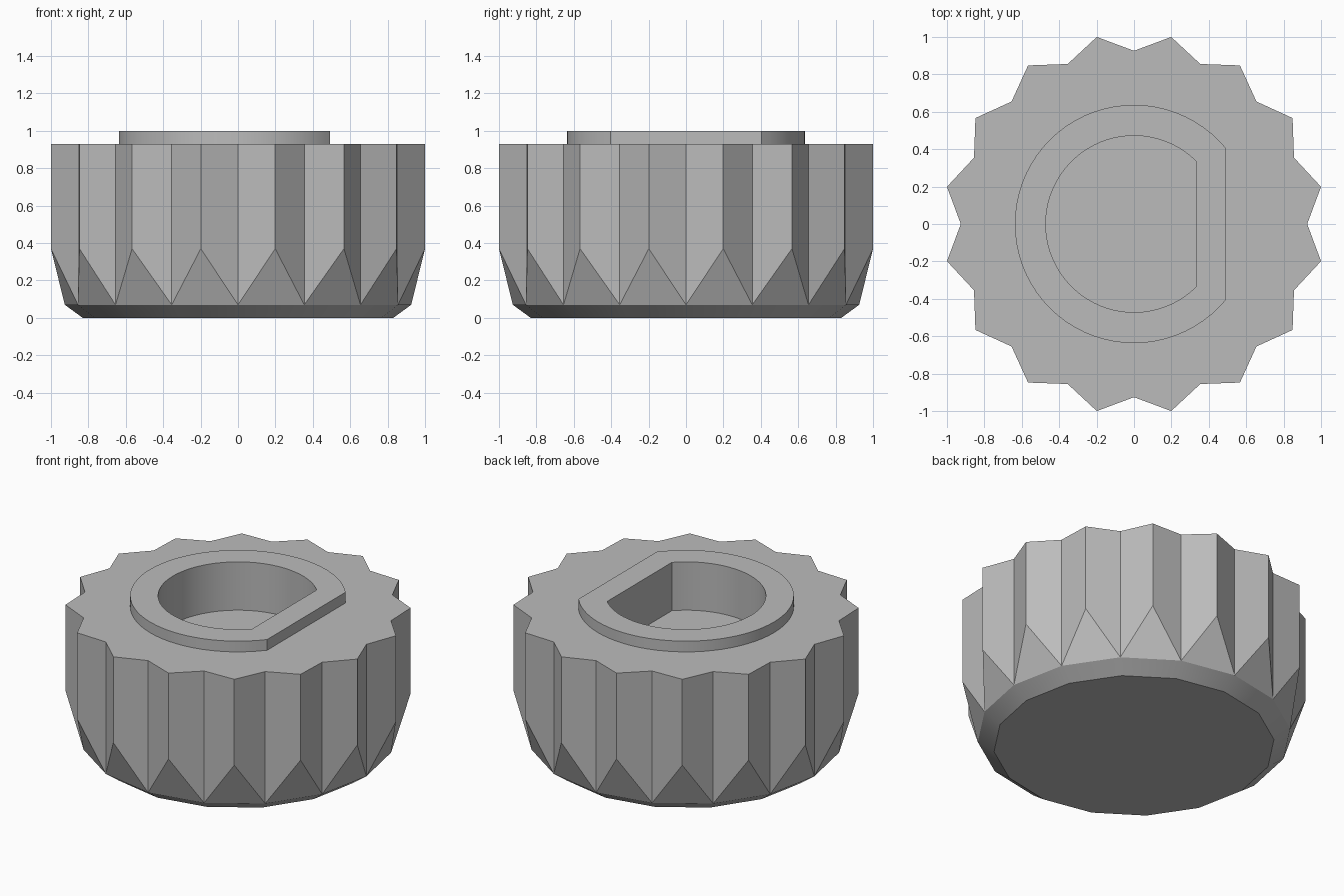
import bpy, bmesh, math
from mathutils import Vector

if "Cube" in bpy.data.objects:
    bpy.data.objects.remove(bpy.data.objects["Cube"])

RIBS = 16
R_TIP, R_VALLEY, R_BASE = 1.0196, 0.926, 0.83
Z_RIM, Z_TIP, Z_TOP, Z_COLLAR, Z_FLOOR = 0.07, 0.37, 0.93, 1.0, 0.685
ARC = 56

grey = bpy.data.materials.new("grey plastic")
grey.diffuse_color = (0.5, 0.5, 0.5, 1)
grey.use_nodes = True
grey.node_tree.nodes["Principled BSDF"].inputs["Base Color"].default_value = grey.diffuse_color


def d_ring(bm, radius, flat, z):
    """Circle cut by a straight flat at x = flat."""
    a = math.acos(flat / radius)
    step = (2 * math.pi - 2 * a) / ARC
    return [bm.verts.new((radius * math.cos(a + i * step),
                          radius * math.sin(a + i * step), z)) for i in range(ARC + 1)]


def round_ring(bm, radius, z, half=0):
    step = 2 * math.pi / RIBS
    return [bm.verts.new((radius * math.cos((i + half) * step),
                          radius * math.sin((i + half) * step), z)) for i in range(RIBS)]


def strip(bm, low, high):
    n = len(low)
    for i in range(n):
        j = (i + 1) % n
        bm.faces.new((low[i], low[j], high[j], high[i]))


def finish(bm, name):
    mesh = bpy.data.meshes.new(name)
    bm.to_mesh(mesh)
    bm.free()
    mesh.materials.append(grey)
    obj = bpy.data.objects.new(name, mesh)
    bpy.context.collection.objects.link(obj)
    bpy.ops.object.select_all(action='DESELECT')
    obj.select_set(True)
    bpy.context.view_layer.objects.active = obj
    bpy.ops.object.shade_smooth_by_angle(angle=math.radians(30))


# Fluted body: bevelled foot, ribs that taper into the rim
bm = bmesh.new()
base = round_ring(bm, R_BASE, 0)
rim = round_ring(bm, R_VALLEY, Z_RIM)
tip = round_ring(bm, R_TIP, Z_TIP, 0.5)
valley_top = round_ring(bm, R_VALLEY, Z_TOP)
tip_top = round_ring(bm, R_TIP, Z_TOP, 0.5)
bm.faces.new(base[::-1])
strip(bm, base, rim)
for i in range(RIBS):
    j = (i + 1) % RIBS
    bm.faces.new((rim[i], rim[j], tip[i]))
    bm.faces.new((rim[i], tip[i], tip_top[i], valley_top[i]))
    bm.faces.new((tip[i], rim[j], valley_top[j], tip_top[i]))
# Flat top with a D-shaped opening under the collar
opening = d_ring(bm, 0.637, 0.493, Z_TOP)
edges = [bm.edges.new((opening[i - 1], opening[i])) for i in range(len(opening))]
for i in range(RIBS):
    edges.append(bm.edges.get((valley_top[i], tip_top[i])))
    edges.append(bm.edges.get((tip_top[i], valley_top[(i + 1) % RIBS])))
bmesh.ops.triangle_fill(bm, edges=edges, use_beauty=True, normal=Vector((0, 0, 1)))
bmesh.ops.recalc_face_normals(bm, faces=bm.faces)
finish(bm, "fluted_body")

# Collar with the D-shaped shaft socket
bm = bmesh.new()
rings = [d_ring(bm, 0.637, 0.493, Z_TOP), d_ring(bm, 0.637, 0.493, Z_COLLAR),
         d_ring(bm, 0.472, 0.335, Z_COLLAR), d_ring(bm, 0.472, 0.335, Z_FLOOR)]
for low, high in zip(rings, rings[1:]):
    strip(bm, low, high)
bm.faces.new(rings[-1])
finish(bm, "collar_and_socket")
